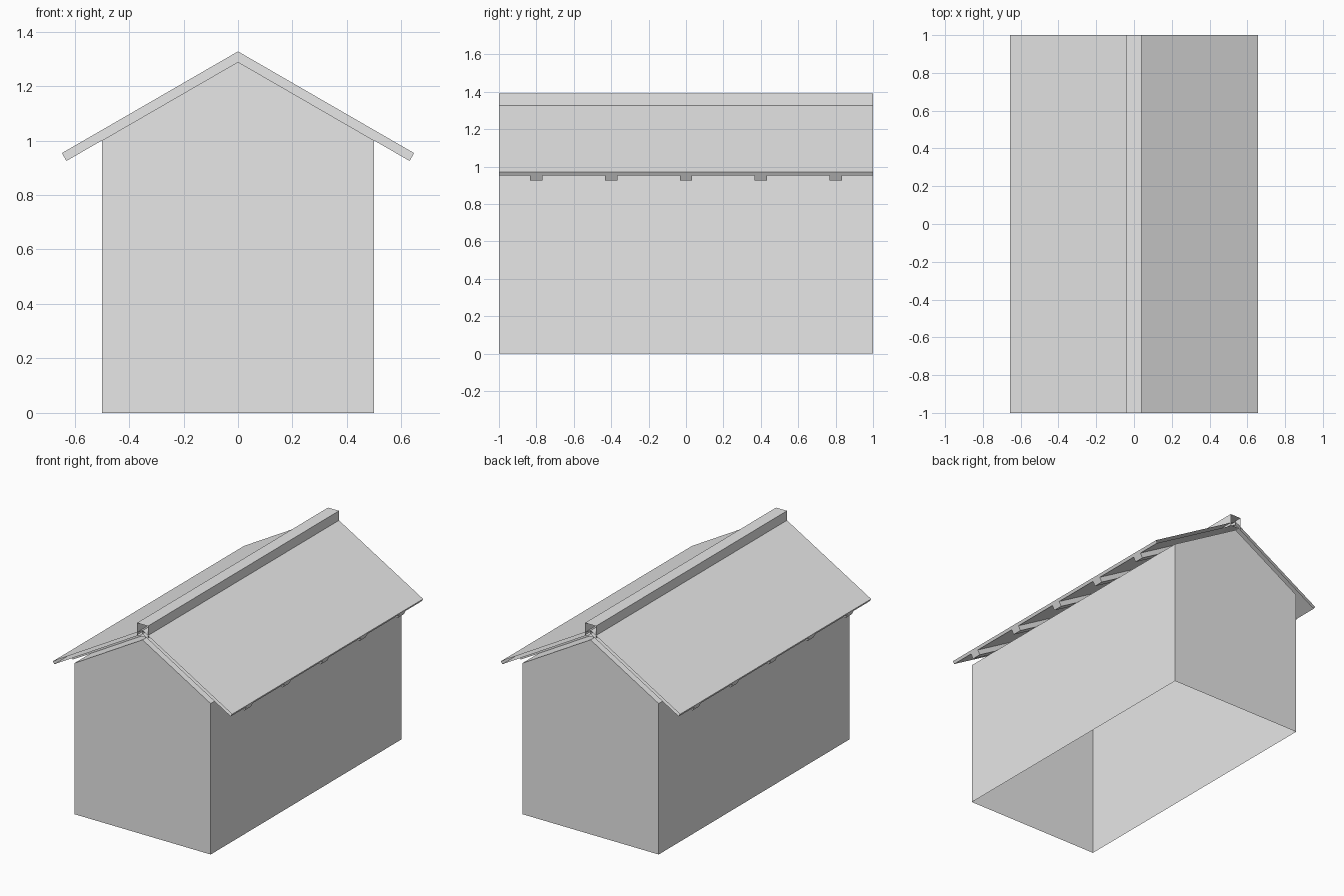
import bpy
import bmesh
import math

if "Cube" in bpy.data.objects:
    bpy.data.objects.remove(bpy.data.objects["Cube"], do_unlink=True)

grey = bpy.data.materials.new("plain_grey")
grey.use_nodes = True
grey.diffuse_color = (0.8, 0.8, 0.8, 1)
grey.node_tree.nodes["Principled BSDF"].inputs["Base Color"].default_value = (0.8, 0.8, 0.8, 1)

PITCH = math.radians(30)
SIN, COS, TAN = math.sin(PITCH), math.cos(PITCH), math.tan(PITCH)
HALF_WIDTH, WALL, HALF_LENGTH = 0.5, 1.0, 1.0
APEX = WALL + HALF_WIDTH * TAN
RAFTER, ROOF, OVERHANG = 0.0333, 0.02, 0.15


def extrude(name, profile, y0, y1, closed=True, caps=True):
    """Sweep an x-z profile along y, optionally open along its last side or at its ends."""
    bm = bmesh.new()
    front = [bm.verts.new((x, y0, z)) for x, z in profile]
    back = [bm.verts.new((x, y1, z)) for x, z in profile]
    n = len(profile)
    for i in range(n if closed else n - 1):
        j = (i + 1) % n
        bm.faces.new((front[i], front[j], back[j], back[i]))
    if caps:
        bm.faces.new(front[::-1])
        bm.faces.new(back)
    bmesh.ops.recalc_face_normals(bm, faces=bm.faces)
    mesh = bpy.data.meshes.new(name)
    bm.to_mesh(mesh)
    bm.free()
    mesh.materials.append(grey)
    obj = bpy.data.objects.new(name, mesh)
    bpy.context.collection.objects.link(obj)
    return obj


def slope(side, lift, thick):
    """Cross-section of one sloping layer, mitred at the ridge and cut square at the eave."""
    reach = HALF_WIDTH + OVERHANG * COS

    def eave(h):
        return (side * (reach + h * SIN), APEX - reach * TAN + h * COS)

    return [(0, APEX + lift / COS), eave(lift), eave(lift + thick),
            (0, APEX + (lift + thick) / COS)]


# Walls and gables, open underneath
extrude("house_body",
        [(HALF_WIDTH, 0), (HALF_WIDTH, WALL), (0, APEX), (-HALF_WIDTH, WALL), (-HALF_WIDTH, 0)],
        -HALF_LENGTH, HALF_LENGTH, closed=False)

for side, label in ((1, "left"), (-1, "right")):
    # Rafters resting on the gable slope
    for i in range(5):
        y = -0.8 + 0.4 * i
        extrude(f"{label}_rafter_{i + 1}", slope(side, 0, RAFTER), y - RAFTER, y + RAFTER)
    # Roof panel, open at the gable ends
    extrude(f"{label}_roof_panel", slope(side, RAFTER, ROOF),
            -HALF_LENGTH, HALF_LENGTH, caps=False)

# Hollow square ridge beam
R = 0.04
ridge_z = APEX + (RAFTER + ROOF) / COS
extrude("ridge_beam",
        [(-R, ridge_z - R), (R, ridge_z - R), (R, ridge_z + R), (-R, ridge_z + R)],
        -HALF_LENGTH, HALF_LENGTH, caps=False)
